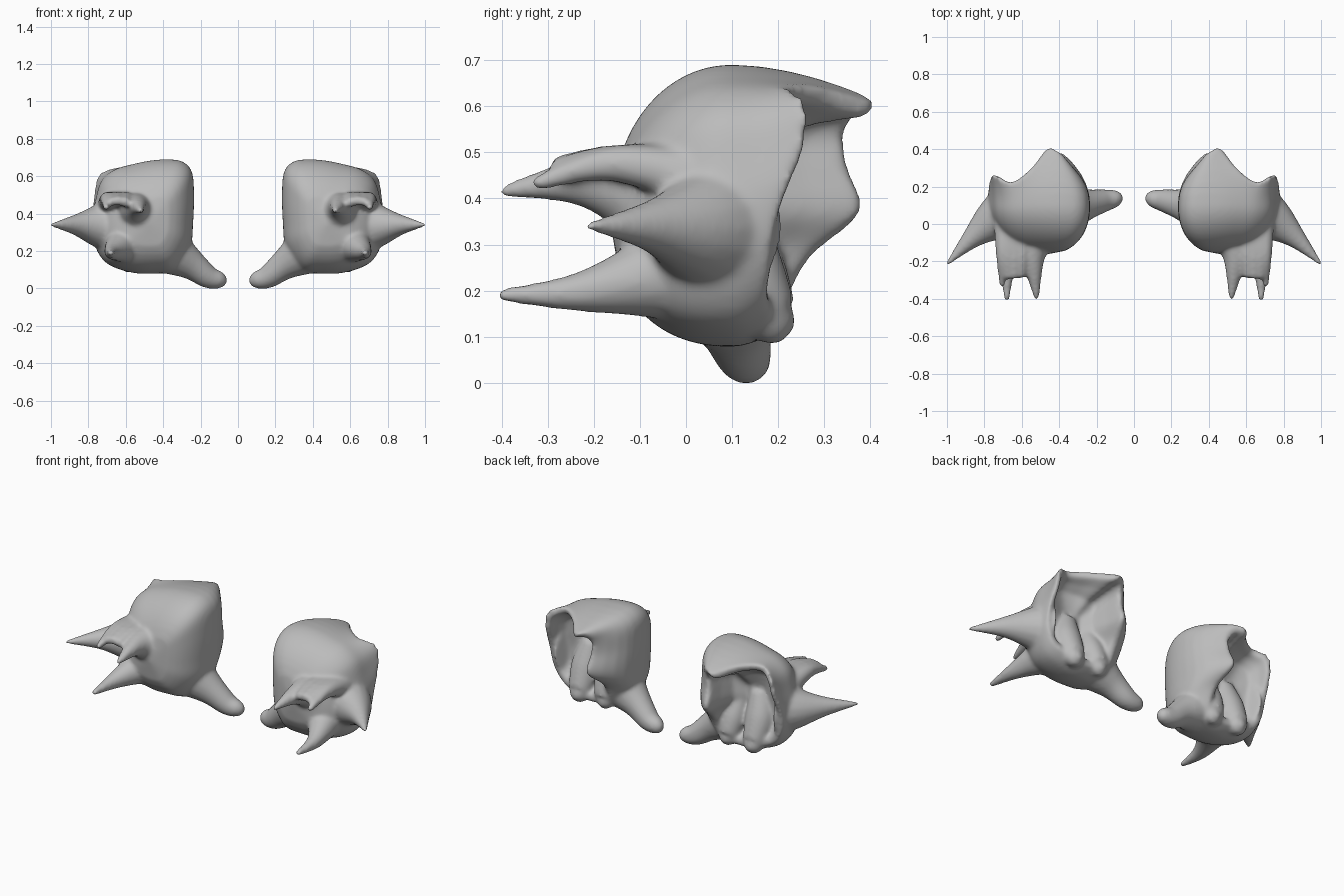
import bpy, bmesh, math
from mathutils import Vector

if "Cube" in bpy.data.objects:
    bpy.data.objects.remove(bpy.data.objects["Cube"])

metal = bpy.data.materials.new("plain grey")
metal.diffuse_color = (0.5, 0.5, 0.5, 1)
metal.use_nodes = True
metal.node_tree.nodes["Principled BSDF"].inputs["Base Color"].default_value = metal.diffuse_color

# Widest outline (x, z) followed by the matching open back rim (x, y, z)
OUTLINE = [
    (0.36, 0.69, 0.41, 0.395, 0.62), (0.46, 0.685, 0.46, 0.405, 0.61),
    (0.56, 0.665, 0.55, 0.30, 0.64), (0.66, 0.635, 0.66, 0.225, 0.645),
    (0.73, 0.575, 0.745, 0.26, 0.61), (0.76, 0.48, 0.77, 0.255, 0.51),
    (0.78, 0.38, 0.775, 0.205, 0.38), (0.775, 0.26, 0.76, 0.185, 0.26),
    (0.71, 0.14, 0.70, 0.18, 0.17), (0.57, 0.085, 0.56, 0.20, 0.12),
    (0.43, 0.08, 0.43, 0.20, 0.12), (0.33, 0.10, 0.36, 0.21, 0.15),
    (0.255, 0.22, 0.355, 0.27, 0.27), (0.24, 0.35, 0.385, 0.38, 0.37),
    (0.235, 0.50, 0.38, 0.35, 0.48), (0.245, 0.62, 0.37, 0.345, 0.555),
    (0.29, 0.675, 0.38, 0.37, 0.60)]
FRONT = Vector((0.48, -0.165, 0.35))
FLOOR = Vector((0.55, 0.11, 0.37))


def smooth_loop(rows, steps):
    """Closed Catmull-Rom curve through rows of numbers."""
    out, n = [], len(rows)
    for i in range(n):
        p = [rows[(i + k - 1) % n] for k in range(4)]
        for s in range(steps):
            t = s / steps
            out.append([0.5 * (2*b + (c-a)*t + (2*a-5*b+4*c-d)*t*t + (3*b-a-3*c+d)*t**3)
                        for a, b, c, d in zip(*p)])
    return out


def loft(bm, rings, start, end):
    """Skin closed rings and cap both ends to a point."""
    rows = [[bm.verts.new(p) for p in r] for r in rings]
    n = len(rows[0])
    a, b = bm.verts.new(start), bm.verts.new(end)
    for i in range(n):
        j = (i + 1) % n
        bm.faces.new((a, rows[0][j], rows[0][i]))
        bm.faces.new((b, rows[-1][i], rows[-1][j]))
        for r, s in zip(rows, rows[1:]):
            bm.faces.new((r[i], r[j], s[j], s[i]))


def bowl(bm):
    """Domed plate, hollow towards the back."""
    loop = smooth_loop(OUTLINE, 5)
    wide = [Vector((q[0], 0.10, q[1])) for q in loop]
    rim = [Vector(q[2:]) for q in loop]
    rings = []
    for k in range(1, 13):
        u, ring = k / 12, []
        for w in wide:
            d = (w - FRONT).normalized()
            e = 2.25 - 0.5 * max(0, 0.7 * d.x + 0.7 * d.z)  # flatter upper outer corner
            s = (1 - (1 - u) ** e) ** (1 / e)
            ring.append(Vector((FRONT.x + (w.x-FRONT.x)*s, FRONT.y + (w.y-FRONT.y)*u,
                                FRONT.z + (w.z-FRONT.z)*s)))
        rings.append(ring)
    for t in (0.2, 0.4, 0.6, 0.8, 0.92, 1.0):
        rings.append([Vector((w.x + (r.x-w.x)*t**2.3, w.y + (r.y-w.y)*t, w.z + (r.z-w.z)*t**1.8))
                      for w, r in zip(wide, rim)])
    for s, d in ((0.87, 0.03), (0.80, 0.40), (0.68, 0.75), (0.35, 0.95)):
        rings.append([Vector((FLOOR.x + (r.x-FLOOR.x)*s, r.y + (FLOOR.y-r.y)*d,
                              FLOOR.z + (r.z-FLOOR.z)*s)) for r in rim])
    loft(bm, rings, FRONT, FLOOR)


def horn(bm, pts, sides=16):
    """Tapered tube along points given as x, y, z, radius."""
    rings, n = [], len(pts)
    for i in range(n - 1):
        p = [pts[max(0, min(n - 1, i + k - 1))] for k in range(4)]
        for s in range(5 if i < n - 2 else 6):
            t = s / 5
            v = [0.5 * (2*b + (c-a)*t + (2*a-5*b+4*c-d)*t*t + (3*b-a-3*c+d)*t**3)
                 for a, b, c, d in zip(*p)]
            rings.append((Vector(v[:3]), max(v[3], 0.004)))
    circles = []
    for i, (c, r) in enumerate(rings):
        d = rings[min(i+1, len(rings)-1)][0] - rings[max(i-1, 0)][0]
        q = d.to_track_quat('Z', 'Y')
        circles.append([c + q @ Vector((r*math.cos(a), r*math.sin(a), 0))
                        for a in (2*math.pi*k/sides for k in range(sides))])
    end = rings[-1][0] + d.normalized() * rings[-1][1] * 0.5
    loft(bm, circles, rings[0][0], end)


HORNS = [
    # side spike
    [(0.66, 0.06, 0.335, 0.17), (0.76, 0.01, 0.335, 0.112), (0.87, -0.08, 0.34, 0.055), (1.0, -0.215, 0.34, 0.01)],
    # low front spike
    [(0.59, 0.0, 0.25, 0.13), (0.64, -0.12, 0.218, 0.076), (0.675, -0.25, 0.195, 0.04), (0.68, -0.405, 0.19, 0.015)],
    # upper front horn with its arched brow
    [(0.53, -0.06, 0.40, 0.13), (0.545, -0.16, 0.43, 0.08), (0.535, -0.26, 0.435, 0.045), (0.52, -0.40, 0.415, 0.014)],
    [(0.60, -0.03, 0.45, 0.07), (0.60, -0.17, 0.475, 0.04), (0.605, -0.28, 0.46, 0.026)],
    [(0.64, -0.02, 0.46, 0.06), (0.64, -0.17, 0.48, 0.036), (0.64, -0.285, 0.467, 0.024)],
    [(0.67, -0.02, 0.46, 0.06), (0.675, -0.17, 0.48, 0.036), (0.675, -0.29, 0.462, 0.022)],
    [(0.69, 0.0, 0.45, 0.06), (0.70, -0.17, 0.475, 0.038), (0.705, -0.33, 0.43, 0.016)],
    # inner lower tab
    [(0.38, 0.08, 0.21, 0.14), (0.25, 0.105, 0.128, 0.084), (0.16, 0.125, 0.062, 0.062), (0.095, 0.135, 0.044, 0.046), (0.068, 0.135, 0.038, 0.028)],
    # rounded ridges inside the hollow, ending as lobes at the bottom
    [(0.43, 0.10, 0.36, 0.06), (0.42, 0.14, 0.25, 0.075), (0.41, 0.185, 0.145, 0.06), (0.41, 0.215, 0.125, 0.035)],
    [(0.56, 0.08, 0.42, 0.06), (0.58, 0.115, 0.28, 0.085), (0.58, 0.18, 0.15, 0.065), (0.58, 0.22, 0.125, 0.04)],
]

bm = bmesh.new()
bowl(bm)
for h in HORNS:
    horn(bm, h)
bmesh.ops.recalc_face_normals(bm, faces=bm.faces)
mesh = bpy.data.meshes.new("right_shoulder_plate")
bm.to_mesh(mesh)
bm.free()
right = bpy.data.objects.new("right_shoulder_plate", mesh)
bpy.context.collection.objects.link(right)

# Fuse the parts into one skin and soften the joins
rm = right.modifiers.new("fuse", 'REMESH')
rm.mode, rm.voxel_size = 'VOXEL', 0.009
sm = right.modifiers.new("soften", 'SMOOTH')
sm.factor, sm.iterations = 0.5, 18
bpy.context.view_layer.objects.active = right
right.select_set(True)
for m in ("fuse", "soften"):
    bpy.ops.object.modifier_apply(modifier=m)
right.data.materials.clear()
right.data.materials.append(metal)
for p in right.data.polygons:
    p.use_smooth = True
    p.material_index = 0

# Mirrored copy for the other side
left_mesh = right.data.copy()
bm = bmesh.new()
bm.from_mesh(left_mesh)
for v in bm.verts:
    v.co.x = -v.co.x
bmesh.ops.reverse_faces(bm, faces=bm.faces)
bm.to_mesh(left_mesh)
bm.free()
left = bpy.data.objects.new("left_shoulder_plate", left_mesh)
bpy.context.collection.objects.link(left)
